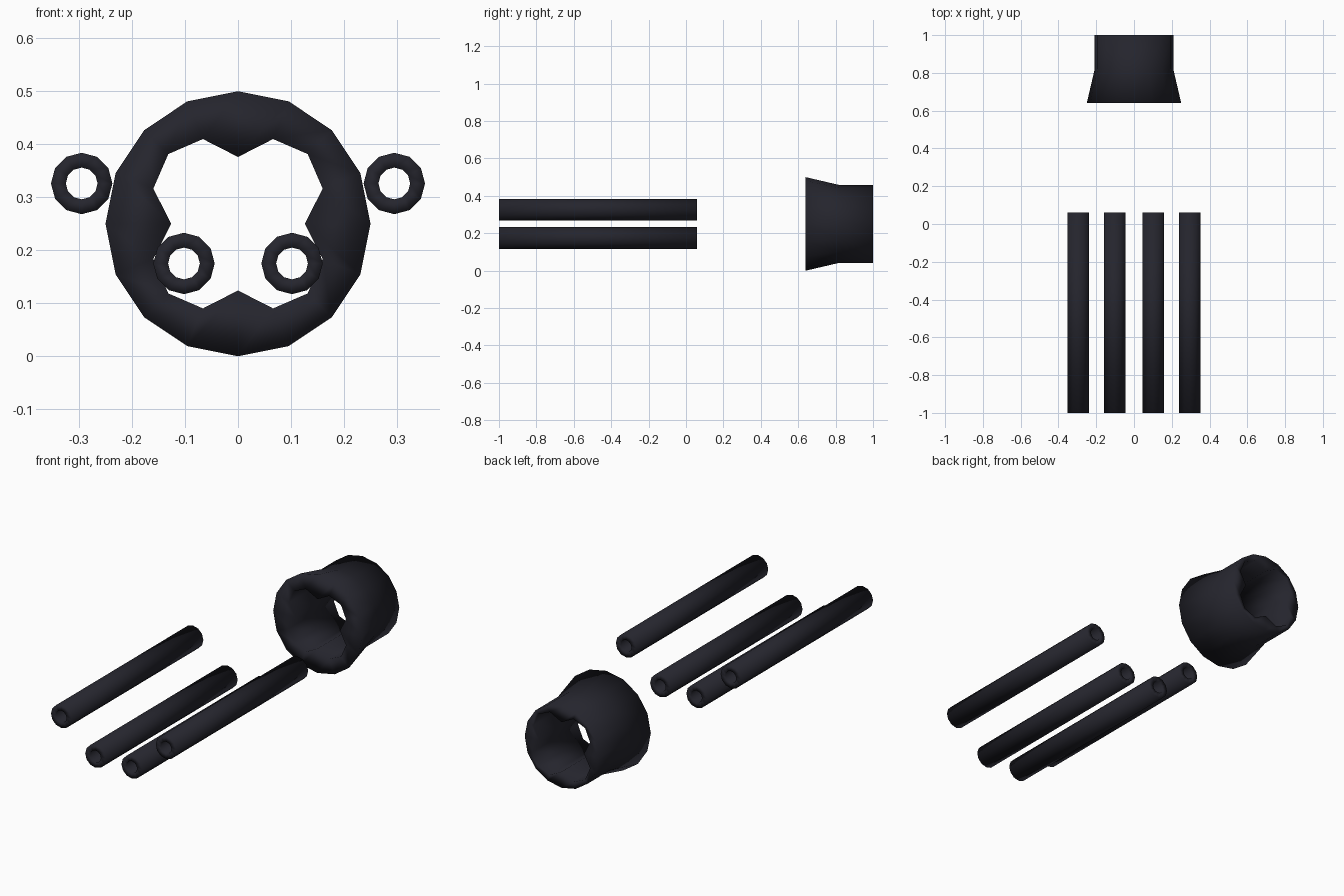
import bpy, bmesh, math

if "Cube" in bpy.data.objects:
    bpy.data.objects.remove(bpy.data.objects["Cube"])

mat = bpy.data.materials.new("dark_gunmetal")
mat.diffuse_color = (0.018, 0.018, 0.026, 1)
mat.use_nodes = True
mat.node_tree.nodes["Principled BSDF"].inputs["Base Color"].default_value = mat.diffuse_color


def ring(bm, cx, cz, y, radii, n):
    """One loop of n vertices around the y axis; radii repeat around it."""
    return [bm.verts.new((cx + radii[i % len(radii)] * math.sin(2 * math.pi * i / n), y,
                          cz + radii[i % len(radii)] * math.cos(2 * math.pi * i / n)))
            for i in range(n)]


def hollow(name, cx, cz, n, sections):
    """Closed hollow body: sections of (y, radii) go along the outside and back inside."""
    bm = bmesh.new()
    rings = [ring(bm, cx, cz, y, radii, n) for y, radii in sections]
    for k, a in enumerate(rings):
        b = rings[(k + 1) % len(rings)]
        for i in range(n):
            j = (i + 1) % n
            bm.faces.new((a[i], a[j], b[j], b[i]))
    bmesh.ops.recalc_face_normals(bm, faces=bm.faces)
    for f in bm.faces:
        f.smooth = True
    me = bpy.data.meshes.new(name)
    bm.to_mesh(me)
    bm.free()
    me.materials.append(mat)
    ob = bpy.data.objects.new(name, me)
    bpy.context.collection.objects.link(ob)


# flared nozzle with a four-lobed bore
LOBES = [0.126, 0.173, 0.186, 0.173]
hollow("nozzle", 0, 0.25, 16, [
    (0.64, [0.25]), (0.82, [0.208]), (1.0, [0.208]),
    (1.0, LOBES), (0.82, LOBES), (0.64, LOBES)])

# four hollow barrels, mirrored in pairs
for side, sx in (("left", -1), ("right", 1)):
    for level, x, z in (("upper", 0.295, 0.326), ("lower", 0.102, 0.175)):
        hollow(f"{level}_{side}_barrel", sx * x, z, 12, [
            (-1.0, [0.058]), (0.06, [0.058]), (0.06, [0.03]), (-1.0, [0.03])])
